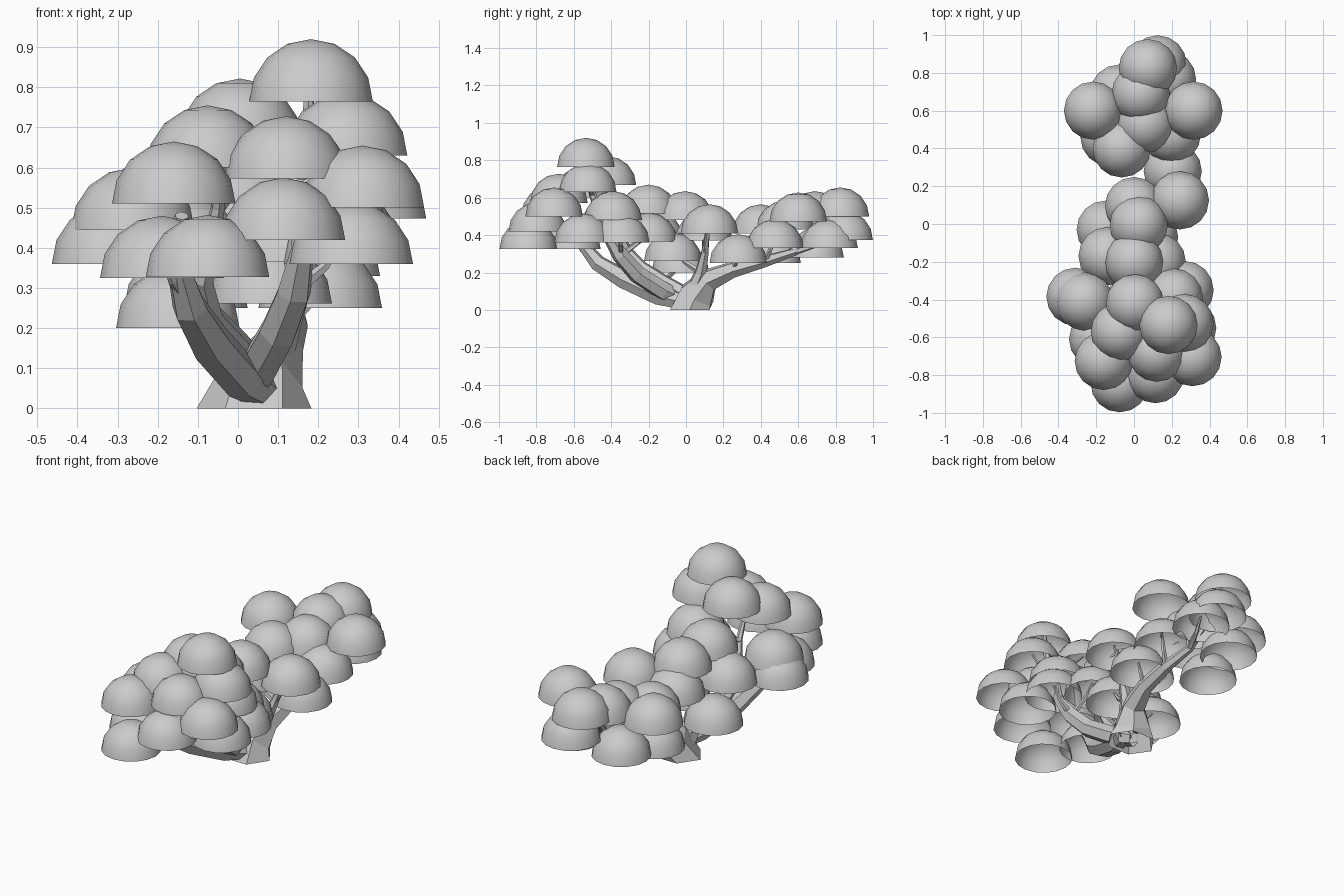
import bpy, bmesh, math
from mathutils import Vector

if "Cube" in bpy.data.objects:
    bpy.data.objects.remove(bpy.data.objects["Cube"])

R, H = 0.154, 0.155          # size of one leaf clump


def finish(bm, name, angle=None):
    me = bpy.data.meshes.new(name)
    bm.to_mesh(me)
    bm.free()
    ob = bpy.data.objects.new(name, me)
    bpy.context.collection.objects.link(ob)
    if angle:
        bpy.ops.object.select_all(action='DESELECT')
        ob.select_set(True)
        bpy.context.view_layer.objects.active = ob
        bpy.ops.object.shade_smooth_by_angle(angle=math.radians(angle))
    return ob


def dome(name, x, y, z, segs=16, rings=4):
    """Open half sphere with its rim at height z."""
    bm = bmesh.new()
    loops = []
    for i in range(rings):
        a = math.pi / 2 * i / rings
        loops.append([bm.verts.new((x + R * math.cos(a) * math.cos(2 * math.pi * k / segs),
                                    y + R * math.cos(a) * math.sin(2 * math.pi * k / segs),
                                    z + H * math.sin(a))) for k in range(segs)])
    top = bm.verts.new((x, y, z + H))
    for lo, hi in zip(loops, loops[1:]):
        for k in range(segs):
            n = (k + 1) % segs
            bm.faces.new((lo[k], lo[n], hi[n], hi[k]))
    for k in range(segs):
        bm.faces.new((loops[-1][k], loops[-1][(k + 1) % segs], top))
    finish(bm, name, 40)


def limb(name, points, sides=6):
    """Faceted tapering tube, open at the foot; each point is x, y, z, radius."""
    bm = bmesh.new()
    pos = [Vector(p[:3]) for p in points]
    loops = []
    for i, p in enumerate(pos):
        t = (pos[min(i + 1, len(pos) - 1)] - pos[max(i - 1, 0)]).normalized()
        u = t.cross(Vector((0, 1, 0.2)) if abs(t.y) < 0.6 else Vector((0, 0, -1))).normalized()
        if i:                               # keep the ring in step with the one below
            u = (prev - t * prev.dot(t)).normalized()
        v = t.cross(u)
        if p.z < 0.01:                      # level foot on the ground
            u, v = Vector((-1, 0, 0)), Vector((0, -0.85, 0))
        prev = u
        ring = []
        for k in range(sides):
            a = 2 * math.pi * k / sides
            c = p + (u * math.cos(a) + v * math.sin(a)) * points[i][3]
            c.z = max(c.z, 0)
            ring.append(bm.verts.new(c))
        loops.append(ring)
    for lo, hi in zip(loops, loops[1:]):
        for k in range(sides):
            n = (k + 1) % sides
            bm.faces.new((lo[k], lo[n], hi[n], hi[k]))
    bm.faces.new(loops[-1])
    bmesh.ops.recalc_face_normals(bm, faces=bm.faces)
    finish(bm, name)


# leaf clumps: centre x, y and rim height
back_clumps = [(.073, .825, .5), (.125, .845, .375), (-.217, .60, .46), (.315, .60, .473),
               (.035, .69, .48), (-.08, .69, .28), (.175, .765, .33), (.06, .53, .43),
               (-.065, .40, .41), (-.13, .46, .25), (.2, .475, .33), (.205, .28, .25),
               (.243, .125, .41), (0, .095, .37)]
front_clumps = [(-.15, -.03, .2), (.025, -.005, .48), (.08, -.07, .262), (0, -.2, .515),
                (-.14, -.17, .38), (.12, -.2, .365), (.268, -.35, .36), (.21, -.39, .48),
                (-.31, -.385, .36), (-.262, -.41, .445), (.005, -.42, .667), (.182, -.535, .765),
                (.268, -.525, .63), (.282, -.55, .36), (.31, -.705, .5), (.12, -.68, .573),
                (.113, -.795, .42), (-.16, -.725, .51), (-.075, -.57, .6), (-.19, -.61, .325),
                (-.076, -.843, .327)]

# trunk and main limbs
limbs = {
    "trunk": [(.04, .02, 0, .143), (.06, .06, .08, .105), (.10, .12, .16, .065),
              (.13, .25, .215, .045), (.13, .42, .26, .033), (.1, .58, .31, .022),
              (.07, .68, .42, .014)],
    "left_limb": [(.07, 0, .04, .045), (.01, -.14, .075, .055), (-.07, -.33, .165, .055),
                  (-.12, -.47, .25, .045), (-.15, -.56, .36, .03), (-.14, -.64, .48, .018)],
    "right_limb": [(0, 0, .05, .045), (.05, -.12, .1, .052), (.1, -.26, .19, .05),
                   (.14, -.35, .29, .045), (.16, -.42, .4, .03), (.17, -.5, .62, .02),
                   (.18, -.53, .85, .01)],
    "centre_limb": [(.05, 0, .08, .045), (0, -.12, .15, .04), (-.07, -.24, .23, .035),
                    (-.09, -.32, .32, .03), (-.05, -.4, .5, .018), (-.04, -.47, .62, .01)],
    "side_limb": [(.1, .05, .13, .04), (.12, .08, .2, .035), (.16, .1, .3, .022),
                  (.22, .12, .46, .01)],
}
for name, pts in limbs.items():
    limb(name, pts)

# clumps, the nearer ones held by a thin twig from the closest limb point
nodes = [Vector(p[:3]) for pts in limbs.values() for p in pts[1:-1]]
for side, clumps in (("back", back_clumps), ("front", front_clumps)):
    for i, (x, y, z) in enumerate(clumps):
        dome(f"{side}_leaf_clump_{i + 1}", x, y, z)
        tip = Vector((x, y, z + 0.07))
        root = min((n for n in nodes if n.z < z), key=lambda n: (n - tip).length)
        if (root - tip).length < 0.24:
            mid = root.lerp(tip, 0.6) - Vector((0, 0, 0.02))
            limb(f"{side}_twig_{i + 1}", [(*root, .018), (*mid, .012), (*tip, .006)], 5)
